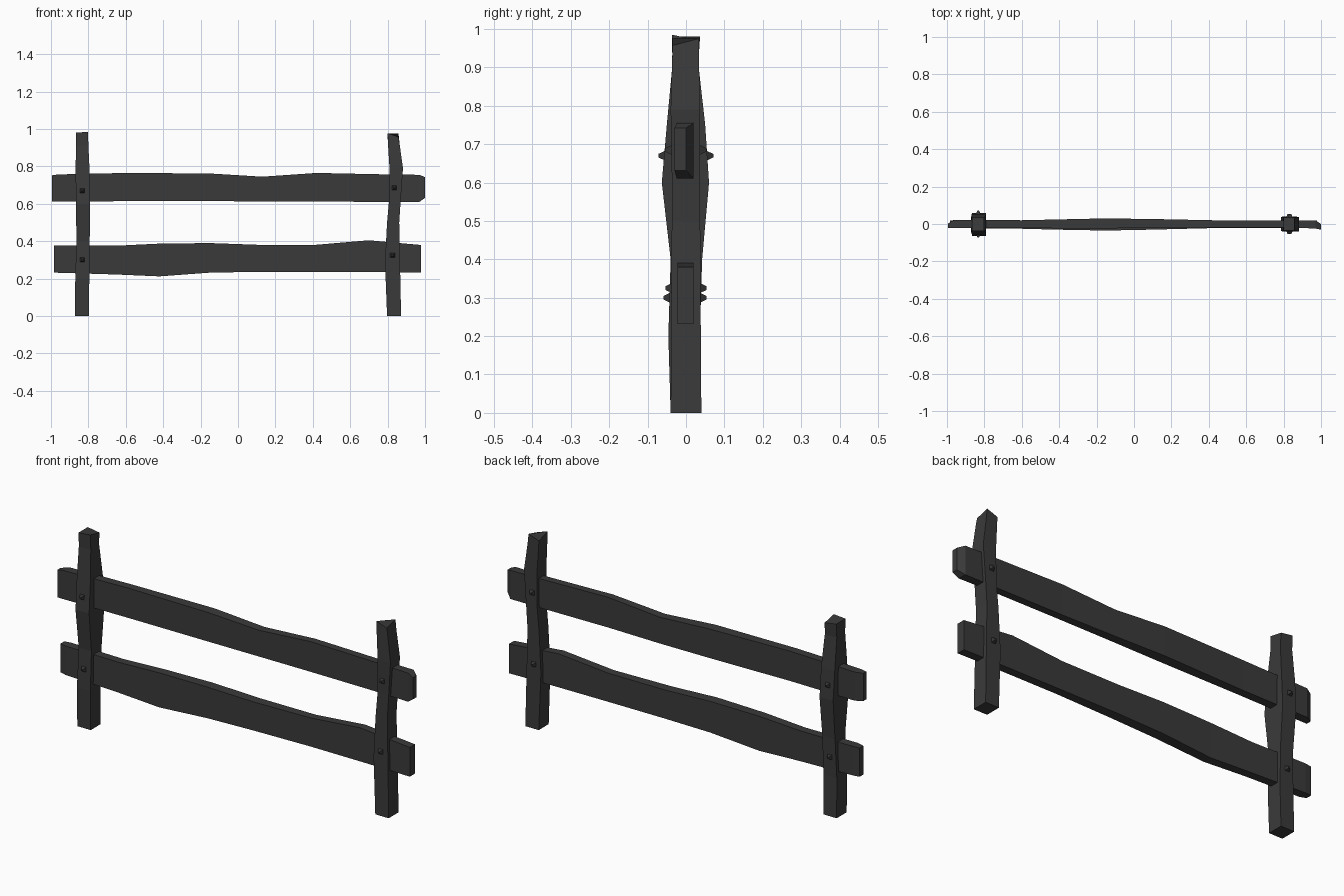
import bpy, bmesh
from mathutils import Vector

if "Cube" in bpy.data.objects:
    bpy.data.objects.remove(bpy.data.objects["Cube"], do_unlink=True)


def material(name, value):
    m = bpy.data.materials.new(name)
    m.use_nodes = True
    colour = (value, value, value, 1)
    m.diffuse_color = colour
    m.node_tree.nodes["Principled BSDF"].inputs["Base Color"].default_value = colour
    return m


wood = material("charcoal wood", 0.042)
iron = material("dark iron", 0.036)


def finish(name, bm, mat):
    bmesh.ops.recalc_face_normals(bm, faces=bm.faces)
    mesh = bpy.data.meshes.new(name)
    bm.to_mesh(mesh)
    bm.free()
    mesh.materials.append(mat)
    obj = bpy.data.objects.new(name, mesh)
    bpy.context.collection.objects.link(obj)
    return obj


def loft(name, rings):
    """Skin a chain of four-cornered rings and cap both ends."""
    bm = bmesh.new()
    loops = [[bm.verts.new(p) for p in ring] for ring in rings]
    for a, b in zip(loops, loops[1:]):
        for i in range(4):
            j = (i + 1) % 4
            bm.faces.new((a[i], a[j], b[j], b[i]))
    bm.faces.new(loops[0])
    bm.faces.new(loops[-1])
    return finish(name, bm, wood)


def post(name, sections, top_offsets):
    # sections: z, x min, x max, y min, y max
    rings = [[Vector(p) for p in ((x0, y0, z), (x1, y0, z), (x1, y1, z), (x0, y1, z))]
             for z, x0, x1, y0, y1 in sections]
    for corner, dz in zip(rings[-1], top_offsets):
        corner.z += dz
    loft(name, rings)


def rail(name, sections):
    # sections: x, z min, z max, y min, y max
    loft(name, [[(x, y0, z0), (x, y1, z0), (x, y1, z1), (x, y0, z1)]
                for x, z0, z1, y0, y1 in sections])


def bolt(name, x, y, z, side):
    # Square stud tapering outwards, on the front or back of a post
    r, out = 0.015, 0.016
    bm = bmesh.new()
    base = [bm.verts.new((x + i * r, y - side * 0.006, z + k * r))
            for i, k in ((-1, -1), (1, -1), (1, 1), (-1, 1))]
    tip = [bm.verts.new((x + i * r * 0.3, y + side * out, z + k * r * 0.3))
           for i, k in ((-1, -1), (1, -1), (1, 1), (-1, 1))]
    for i in range(4):
        j = (i + 1) % 4
        bm.faces.new((base[i], base[j], tip[j], tip[i]))
    bm.faces.new(base)
    bm.faces.new(tip)
    finish(name, bm, iron)


# Posts
post("right_post", [
    (0, -.872, -.797, -.04, .04),
    (.2, -.870, -.795, -.046, .036),
    (.4, -.864, -.793, -.04, .042),
    (.6, -.866, -.790, -.063, .06),
    (.75, -.868, -.792, -.05, .05),
    (.91, -.867, -.800, -.035, .032),
    (.98, -.867, -.802, -.037, .036)], (0, .005, -.01, 0))
post("left_post", [
    (0, .797, .872, -.04, .04),
    (.29, .786, .866, -.038, .038),
    (.5, .797, .862, -.037, .037),
    (.62, .808, .870, -.037, .037),
    (.79, .810, .882, -.04, .036),
    (.92, .802, .864, -.036, .034),
    (.965, .800, .858, -.035, .034)], (.012, -.008, .01, -.01))

# Rails
rail("upper_rail", [
    (-.995, .612, .752, -.022, .002),
    (-.96, .612, .757, -.022, .022),
    (-.6, .614, .765, -.022, .02),
    (-.15, .615, .762, -.024, .03),
    (.13, .612, .745, -.018, .026),
    (.42, .612, .765, -.018, .02),
    (.8, .61, .757, -.018, .02),
    (.97, .61, .755, -.024, .02),
    (1, .632, .742, -.03, 0)])
rail("lower_rail", [
    (-.985, .232, .377, -.012, .018),
    (-.95, .231, .378, -.022, .022),
    (-.65, .222, .376, -.024, .018),
    (-.42, .212, .387, -.03, .016),
    (-.15, .232, .39, -.035, .018),
    (.1, .236, .381, -.03, .02),
    (.42, .236, .381, -.022, .02),
    (.7, .235, .405, -.022, .02),
    (.84, .234, .392, -.022, .02),
    (.978, .232, .38, -.022, .02)])

# Bolts, front and back of every joint
for name, x, z, front, back in (
        ("right_upper", -.833, .67, .056, .055), ("right_lower", -.833, .30, .043, .038),
        ("left_upper", .836, .685, .038, .037), ("left_lower", .826, .325, .038, .038)):
    bolt(name + "_front_bolt", x, -front, z, -1)
    bolt(name + "_back_bolt", x, back, z, 1)
